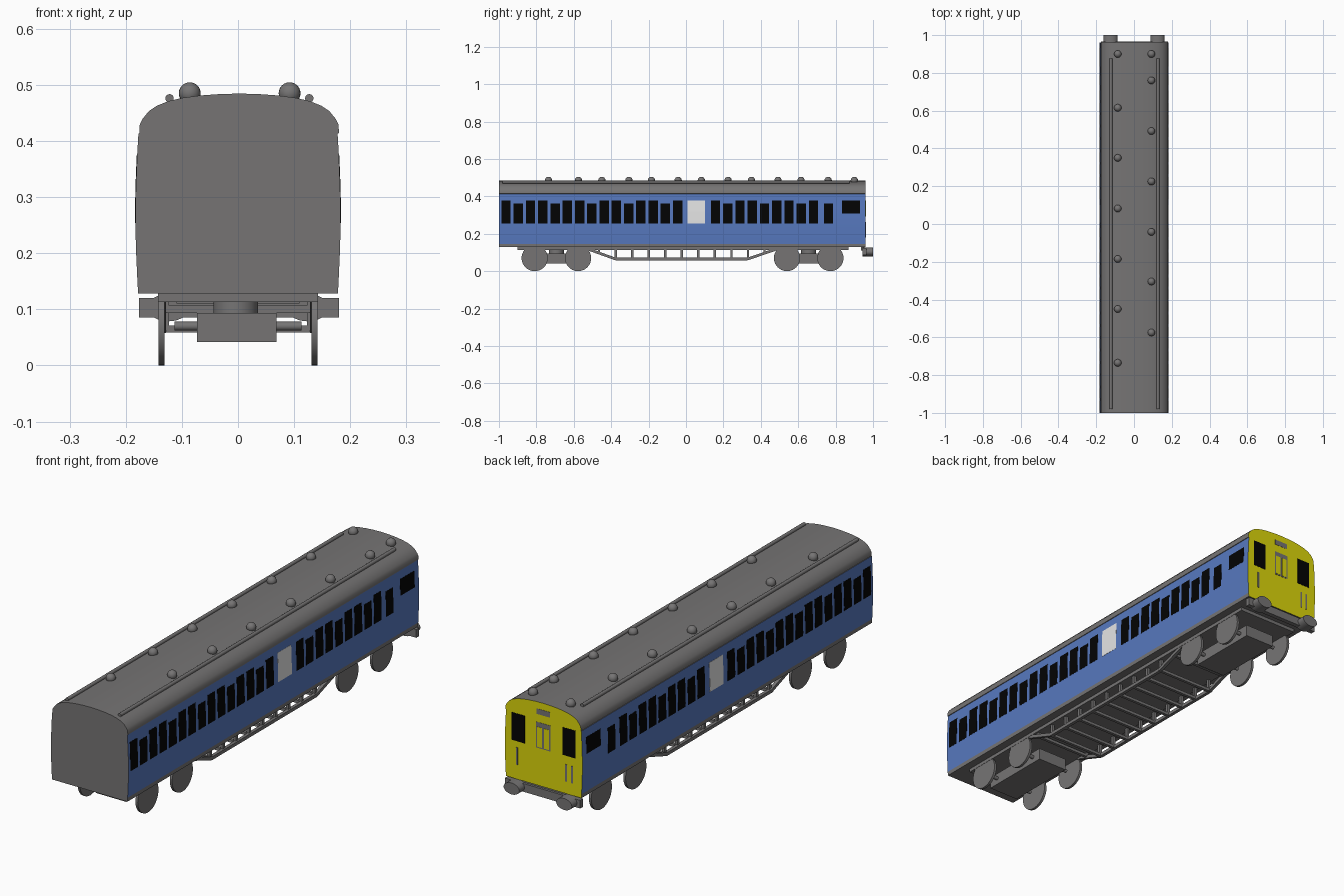
import bpy, bmesh, math
from mathutils import Vector, Matrix

if "Cube" in bpy.data.objects:
    bpy.data.objects.remove(bpy.data.objects["Cube"])


def material(name, r, g, b):
    m = bpy.data.materials.new(name)
    m.diffuse_color = (r, g, b, 1)
    m.use_nodes = True
    m.node_tree.nodes["Principled BSDF"].inputs["Base Color"].default_value = m.diffuse_color
    return m


GREY = material("grey", 0.18, 0.175, 0.175)
BLUE = material("blue", 0.095, 0.19, 0.52)
YELLOW = material("yellow", 0.72, 0.68, 0.003)
BLACK = material("black", 0.001, 0.001, 0.001)
WHITE = material("pale_grey", 0.78, 0.78, 0.78)


def finish(name, bm, mats, smooth=False):
    bmesh.ops.recalc_face_normals(bm, faces=bm.faces[:])
    me = bpy.data.meshes.new(name)
    bm.to_mesh(me)
    bm.free()
    for m in mats:
        me.materials.append(m)
    ob = bpy.data.objects.new(name, me)
    bpy.context.collection.objects.link(ob)
    if smooth:
        bpy.ops.object.select_all(action='DESELECT')
        ob.select_set(True)
        bpy.context.view_layer.objects.active = ob
        bpy.ops.object.shade_smooth_by_angle(angle=math.radians(35))
    return ob


def box(bm, x0, x1, y0, y1, z0, z1):
    c = Vector(((x0 + x1) / 2, (y0 + y1) / 2, (z0 + z1) / 2))
    bmesh.ops.create_cube(bm, size=1, matrix=Matrix.Translation(c)
                          @ Matrix.Diagonal((x1 - x0, y1 - y0, z1 - z0, 1)))


def rod(bm, p, q, r, sides=16, flat=1.0):
    """Cylinder (or square bar with 4 sides) from p to q."""
    p, q = Vector(p), Vector(q)
    d = q - p
    turn = d.to_track_quat('Z', 'Y').to_matrix().to_4x4()
    spin = Matrix.Rotation(math.pi / 4 if sides == 4 else 0, 4, 'Z')
    bmesh.ops.create_cone(bm, cap_ends=True, segments=sides, radius1=r, radius2=r, depth=d.length,
                          matrix=Matrix.Translation((p + q) / 2) @ Matrix.Diagonal((1, 1, flat, 1)) @ turn @ spin)


# Body shell: half profile (x, z) mirrored and extruded along y
half = [(0.178, 0.128), (0.179, 0.145), (0.182, 0.21), (0.183, 0.27), (0.182, 0.32), (0.180, 0.37),
        (0.1775, 0.413), (0.178, 0.414), (0.177, 0.43), (0.172, 0.4395), (0.161, 0.453), (0.146, 0.463),
        (0.126, 0.471), (0.10, 0.477), (0.07, 0.481), (0.035, 0.4835), (0.0, 0.4845)]
outline = half + [(-x, z) for x, z in reversed(half[:-1])]
outline = [(x + (0.002 if z > 0.4135 else 0), z) for x, z in outline]   # roof sits slightly to one side
Y0, Y1 = -1.0, 0.96
bm = bmesh.new()
a = [bm.verts.new((x, Y0, z)) for x, z in outline]
b = [bm.verts.new((x, Y1, z)) for x, z in outline]
n = len(outline)
for i in range(n):
    j = (i + 1) % n
    bm.faces.new((a[i], a[j], b[j], b[i]))
bm.faces.new(a)
bm.faces.new(b)
for f in bm.faces:
    c = f.calc_center_median()
    if c.y > 0.9:
        f.material_index = 2          # cab end
    elif abs(c.y) < 0.5 and abs(c.x) > 0.17 and 0.145 < c.z < 0.413:
        f.material_index = 1          # painted sides
finish("coach_body", bm, [GREY, BLUE, YELLOW], True)


# Side plates that follow the curved body side
def side_x(z):
    for (xa, za), (xb, zb) in zip(half, half[1:]):
        if za <= z <= zb:
            return xa + (xb - xa) * (z - za) / (zb - za)


def side_plate(bm, s, y0, y1, z0, z1):
    levels = [z0] + [z for _, z in half if z0 < z < z1] + [z1]
    ring = [(side_x(z) + 0.0007, z) for z in levels]
    ring += [(side_x(z) - 0.002, z) for z in reversed(levels)]
    lo, hi = [[bm.verts.new((s * x, y, z)) for x, z in ring] for y in (y0, y1)]
    for i in range(len(ring)):
        j = (i + 1) % len(ring)
        bm.faces.new((lo[i], lo[j], hi[j], hi[i]))
    bm.faces.new(lo)
    bm.faces.new(hi)


windows, doors = bmesh.new(), bmesh.new()
for s in (-1, 1):
    for start, count in ((-0.962, 15), (0.158, 9)):
        for i in range(count):
            y = start + i * 0.0655
            side_plate(windows, s, y - 0.025, y + 0.025, 0.254, 0.361 if i % 3 == 1 else 0.377)
    side_plate(windows, s, 0.737, 0.786, 0.254, 0.361)
    side_plate(windows, s, 0.835, 0.931, 0.307, 0.377)
    side_plate(doors, s, 0.009, 0.101, 0.254, 0.378)
finish("side_windows", windows, [BLACK])
finish("side_doors", doors, [WHITE])

# Cab end details
bm = bmesh.new()
for x in (-0.12, 0.12):
    box(bm, x - 0.031, x + 0.031, 0.958, 0.961, 0.29, 0.408)
finish("cab_windows", bm, [BLACK])
bm = bmesh.new()
box(bm, -0.033, 0.036, 0.958, 0.961, 0.288, 0.398)
box(bm, -0.031, 0.034, 0.958, 0.961, 0.432, 0.455)
for x, z in ((0.126, 0.19), (-0.107, 0.18), (-0.135, 0.18)):
    box(bm, x - 0.004, x + 0.004, 0.958, 0.962, z, z + 0.073)
finish("cab_door_frame_and_pipes", bm, [GREY])
bm = bmesh.new()
for x in (-0.027, 0.006):
    box(bm, x, x + 0.024, 0.959, 0.962, 0.293, 0.378)
finish("cab_door_panels", bm, [YELLOW])

# Roof ventilators and rain strips
bm = bmesh.new()
for x, ys in ((-0.086, (0.90, 0.615, 0.35, 0.082, -0.185, -0.45, -0.735)),
              (0.092, (0.90, 0.76, 0.492, 0.225, -0.042, -0.305, -0.575))):
    for y in ys:
        bmesh.ops.create_uvsphere(bm, u_segments=20, v_segments=12, radius=0.0195,
                                  matrix=Matrix.Translation((x, y, 0.485)))
finish("roof_ventilators", bm, [GREY], True)
bm = bmesh.new()
for x in (-0.122, 0.127):
    rod(bm, (x, -0.98, 0.476), (x, 0.875, 0.476), 0.0075)
finish("roof_strips", bm, [GREY], True)

# Underframe and buffers
bm = bmesh.new()
box(bm, -0.143, 0.143, -0.9, 0.87, 0.113, 0.13)
finish("underframe", bm, [GREY])
bm = bmesh.new()
box(bm, -0.176, 0.180, 0.945, 0.965, 0.085, 0.12)
box(bm, -0.11, 0.11, 0.935, 0.955, 0.11, 0.13)
finish("buffer_beam", bm, [GREY])
bm = bmesh.new()
for s in (-1, 1):
    rod(bm, (s * 0.124, 0.945, 0.0), (s * 0.124, 1.0, 0.0), 0.037, 32, 0.66)
bmesh.ops.translate(bm, verts=bm.verts[:], vec=(0, 0, 0.103))
finish("buffers", bm, [GREY], True)

# Truss with posts and cross rungs
bm = bmesh.new()
for s in (-1, 1):
    x = s * 0.135
    path = [(x, -0.53, 0.12), (x, -0.377, 0.065), (x, 0.33, 0.065), (x, 0.49, 0.12)]
    for p, q in zip(path, path[1:]):
        rod(bm, p, q, 0.010, 4)
    for i in range(11):
        y = -0.465 + i * 0.0885
        low = 0.065 if -0.38 < y < 0.335 else 0.1
        rod(bm, (s * 0.129, y, low), (s * 0.129, y, 0.12), 0.009, 4)
for i in range(11):
    y = -0.465 + i * 0.0885
    low = 0.065 if -0.38 < y < 0.335 else 0.1
    rod(bm, (-0.135, y, low), (0.135, y, low), 0.009, 4)
finish("underframe_truss", bm, [GREY])

# Bogies: frame, pivot, axles and wheels
for label, yc in (("front", -0.693), ("rear", 0.656)):
    bm = bmesh.new()
    box(bm, -0.073, 0.069, yc - 0.16, yc + 0.16, 0.042, 0.093)
    finish(label + "_bogie_frame", bm, [GREY])
    bm = bmesh.new()
    rod(bm, (-0.004, yc, 0.09), (-0.004, yc, 0.12), 0.04, 32)
    finish(label + "_bogie_pivot", bm, [GREY], True)
    bm = bmesh.new()
    for dy in (-0.116, 0.116):
        rod(bm, (-0.113, yc + dy, 0.07), (0.113, yc + dy, 0.07), 0.008)
        for s in (-1, 1):
            rod(bm, (s * 0.131, yc + dy, 0.07), (s * 0.142, yc + dy, 0.07), 0.07, 40)
    finish(label + "_wheels_and_axles", bm, [GREY], True)
